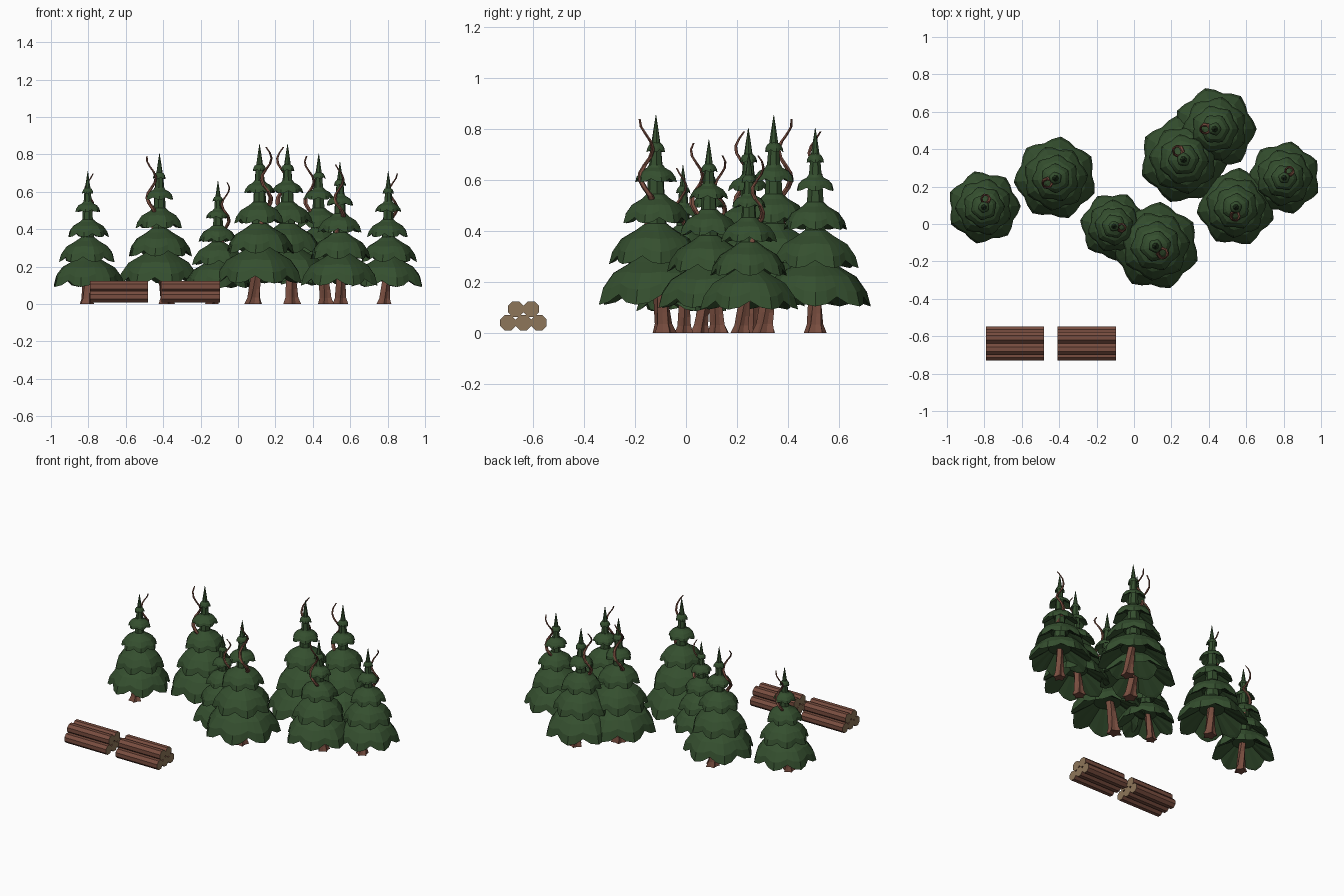
import bpy, math
from math import sin, cos, pi, radians

if "Cube" in bpy.data.objects:
    bpy.data.objects.remove(bpy.data.objects["Cube"])


def material(name, rgb):
    m = bpy.data.materials.new(name)
    m.diffuse_color = (*rgb, 1)
    m.use_nodes = True
    m.node_tree.nodes["Principled BSDF"].inputs["Base Color"].default_value = m.diffuse_color
    return m


GREEN = material("needle green", (0.035, 0.078, 0.028))
BARK = material("bark brown", (0.19, 0.075, 0.05))
CUT = material("cut wood tan", (0.27, 0.18, 0.10))


def loft(verts, faces, rings, cap_start=True, cap_end=True):
    """Skin a list of equal-length point rings, each running counter-clockwise, bottom first."""
    base, n = len(verts), len(rings[0])
    for ring in rings:
        verts.extend(ring)
    for k in range(len(rings) - 1):
        a, b = base + k * n, base + (k + 1) * n
        for i in range(n):
            j = (i + 1) % n
            faces.append((a + i, a + j, b + j, b + i))
    if cap_start:
        faces.append(tuple(base + i for i in reversed(range(n))))
    if cap_end:
        faces.append(tuple(base + (len(rings) - 1) * n + i for i in range(n)))


def make_mesh(name, verts, faces, *mats):
    me = bpy.data.meshes.new(name)
    me.from_pydata(verts, [], faces)
    for m in mats:
        me.materials.append(m)
    return me


def place(name, me, loc, rot=0, scale=1):
    ob = bpy.data.objects.new(name, me)
    ob.location, ob.rotation_euler, ob.scale = loc, (0, 0, rot), (scale,) * 3
    bpy.context.collection.objects.link(ob)
    return ob


def lerp(table, z):
    for (z0, v0), (z1, v1) in zip(table, table[1:]):
        if z <= z1:
            return v0 + (v1 - v0) * (z - z0) / (z1 - z0)
    return table[-1][1]


def foliage_mesh():
    verts, faces = [], []

    # central green spire
    spire = [(0.22, 0.055), (0.45, 0.042), (0.6, 0.032), (0.72, 0.022),
             (0.80, 0.010), (0.855, 0.001)]
    loft(verts, faces, [[(r * cos(2 * pi * i / 7), r * sin(2 * pi * i / 7), z)
                         for i in range(7)] for z, r in spire])

    # drooping skirts: tip height, top height, tip radius, neck radius, petals
    tiers = [(0.11, 0.31, 0.238, 0.05, 7), (0.27, 0.43, 0.186, 0.042, 7),
             (0.43, 0.545, 0.136, 0.036, 7), (0.592, 0.66, 0.085, 0.028, 6),
             (0.71, 0.755, 0.038, 0.016, 5)]
    # radius share, height share, notch pull-in, notch lift
    profile = [(0.35, 0.55, 0.0, 0.0), (0.93, 0.05, 0.13, 0.20),
               (1.0, 0.0, 0.13, 0.20), (0.93, 0.30, 0.11, 0.12),
               (0.74, 0.62, 0.09, 0.03), (0.42, 0.84, 0.06, 0.0),
               (0.0, 1.0, 0.0, 0.0)]
    for t, (low, top, rad, neck, petals) in enumerate(tiers):
        h, n, rings = top - low, petals * 4, []
        for share, height, pull, lift in profile:
            ring = []
            for i in range(n):
                u = abs((i % 4) - 2) / 2          # 0 at petal tip, 1 at notch
                a = 2 * pi * (i + 2 * (t % 2)) / n
                r = max(neck, rad * share) * (1 - pull * u)
                ring.append((r * cos(a), r * sin(a), low + h * (height + lift * u * u)))
            rings.append(ring)
        loft(verts, faces, rings)
    return make_mesh("foliage", verts, faces, GREEN)


def trunk_mesh():
    # leaning trunk that turns into a corkscrew dead branch beside the spire
    lean = [(0, -0.045), (0.2, -0.02), (0.4, 0.022), (0.5, 0.05), (0.85, 0.055)]
    thick = [(0, 0.05), (0.035, 0.036), (0.15, 0.029), (0.45, 0.017),
             (0.6, 0.011), (0.75, 0.007), (0.85, 0.004)]
    levels = [0, 0.035, 0.08, 0.15, 0.25, 0.35, 0.43] + [0.48 + 0.03 * k for k in range(13)]
    rings = []
    for z in levels:
        coil = 0.026 * min(1, max(0, (z - 0.35) / 0.15))
        w = radians(-40) - 2 * pi * (z - 0.61) / 0.22
        cx, cy = lerp(lean, z) + coil * cos(w), coil * sin(w)
        groove = 0.35 * max(0.3, 1 - z / 0.3)     # root flare fades upward
        ring = []
        for i in range(10):
            a = 2 * pi * i / 10 + z * 2.5
            r = lerp(thick, z) * (1 - groove * (i % 2))
            ring.append((cx + r * cos(a), cy + r * sin(a), z))
        rings.append(ring)
    verts, faces = [], []
    loft(verts, faces, rings)
    return make_mesh("trunk", verts, faces, BARK)


# trees: x, y, height, direction of the dead branch in degrees
foliage, trunk = foliage_mesh(), trunk_mesh()
trees = [(-0.803, 0.09, 0.71, 79), (-0.42, 0.245, 0.805, 211), (-0.107, -0.012, 0.66, -10),
         (0.115, -0.118, 0.855, -45), (0.265, 0.345, 0.855, 124), (0.432, 0.508, 0.805, 180),
         (0.545, 0.09, 0.76, 265), (0.803, 0.247, 0.71, 53)]
for i, (x, y, height, turn) in enumerate(trees, 1):
    s = height / 0.855
    place(f"tree_foliage_{i}", foliage, (x, y, 0), radians(turn), s)
    place(f"tree_trunk_{i}", trunk, (x, y, 0), radians(turn), s)

# log: octagonal prism along x with pale cut ends
verts, faces = [], []
loft(verts, faces, [[(x, 0.033 * cos(pi * (i + 0.5) / 4), 0.033 * sin(pi * (i + 0.5) / 4))
                     for i in range(8)] for x in (-0.156, 0.156)])
log = make_mesh("log", verts, faces, BARK, CUT)
for p in log.polygons:
    p.material_index = int(abs(p.normal.x) > 0.9)

# two log piles, three logs below and two above
for pile, x in enumerate((-0.636, -0.252), 1):
    for k, (y, z) in enumerate([(-0.70, 0.039), (-0.639, 0.039), (-0.578, 0.039),
                                (-0.669, 0.093), (-0.608, 0.093)], 1):
        place(f"pile_{pile}_log_{k}", log, (x, y, z))
